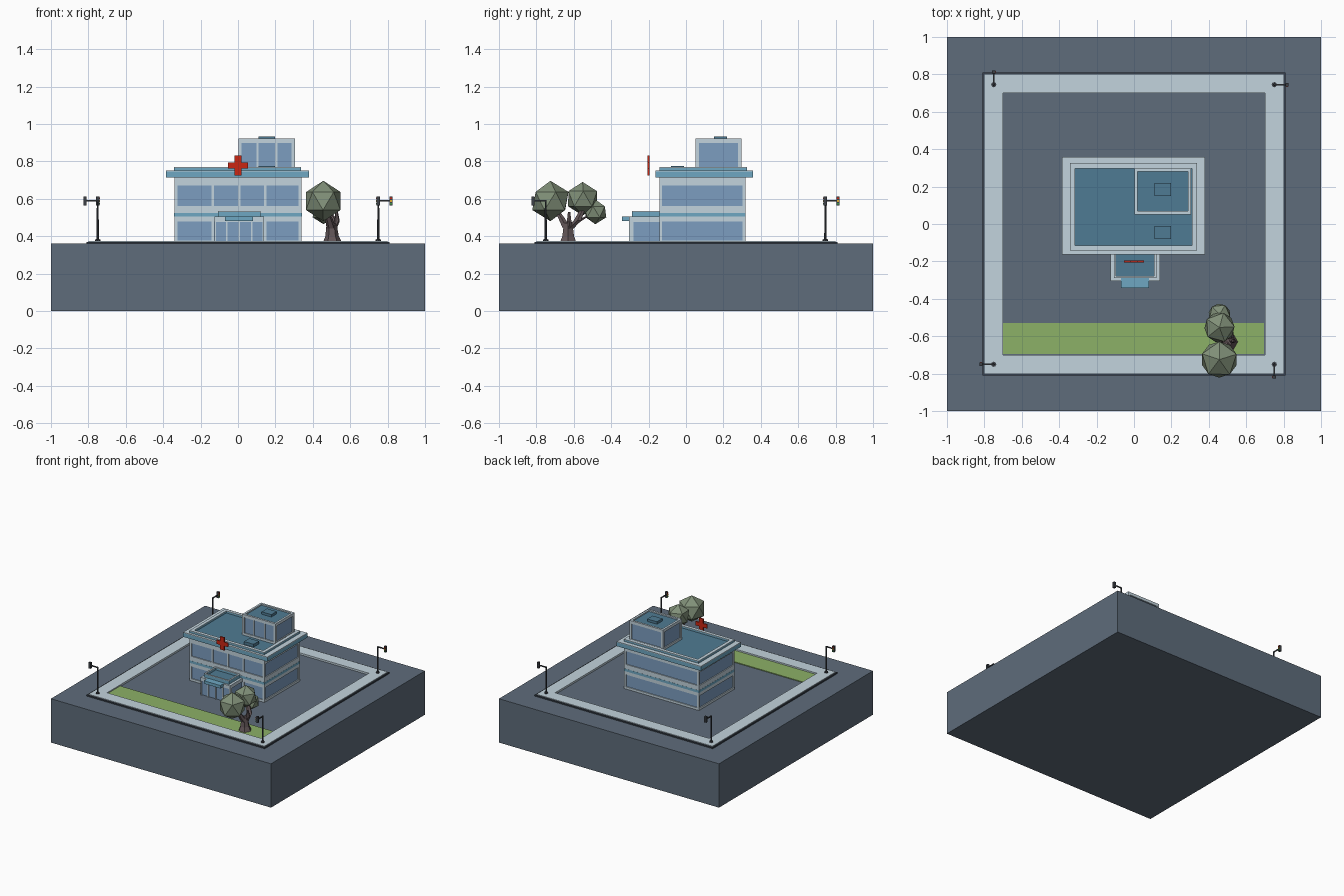
import bpy, bmesh, math
from mathutils import Vector, Matrix

if "Cube" in bpy.data.objects:
    bpy.data.objects.remove(bpy.data.objects["Cube"])

mats = {}
def material(name, rgb):
    m = bpy.data.materials.new(name)
    m.diffuse_color = [(c / 255) ** 2.2 for c in rgb] + [1]
    m.use_nodes = True
    m.node_tree.nodes["Principled BSDF"].inputs["Base Color"].default_value = m.diffuse_color
    mats[name] = m

for n, c in dict(slate=(95, 108, 122), pale=(193, 210, 220), dark=(60, 68, 78), blue=(110, 166, 193),
                 glass=(123, 156, 191), roof=(80, 122, 146), grass=(139, 175, 103), red=(200, 42, 25),
                 bark=(98, 86, 88), leaf=(128, 143, 120), metal=(62, 66, 72),
                 amber=(220, 170, 50), green=(60, 150, 70)).items():
    material(n, c)

def finish(name, bm, mat):
    bmesh.ops.recalc_face_normals(bm, faces=bm.faces)
    me = bpy.data.meshes.new(name)
    bm.to_mesh(me)
    bm.free()
    me.materials.append(mats[mat])
    ob = bpy.data.objects.new(name, me)
    bpy.context.collection.objects.link(ob)
    return ob

def box(name, mat, x0, x1, y0, y1, z0, z1, turn=None):
    """Axis-aligned box given by its limits, optionally transformed."""
    bm = bmesh.new()
    bmesh.ops.create_cube(bm, size=1, matrix=Matrix.LocRotScale(
        ((x0 + x1) / 2, (y0 + y1) / 2, (z0 + z1) / 2), None, (x1 - x0, y1 - y0, z1 - z0)))
    if turn:
        bm.transform(turn)
    return finish(name, bm, mat)

def frame(name, mat, x0, x1, y0, y1, z0, z1, w):
    """Rectangular ring with wall width w."""
    bm = bmesh.new()
    rings = []
    for i, z in ((0, z0), (0, z1), (w, z1), (w, z0)):
        rings.append([bm.verts.new(p) for p in ((x0 + i, y0 + i, z), (x1 - i, y0 + i, z),
                                                (x1 - i, y1 - i, z), (x0 + i, y1 - i, z))])
    for a in range(4):
        for k in range(4):
            r, s = rings[a], rings[(a + 1) % 4]
            bm.faces.new((r[k], r[(k + 1) % 4], s[(k + 1) % 4], s[k]))
    return finish(name, bm, mat)

def limb(name, mat, pts, sides=6):
    """Tapered tube along points (x, y, z, radius)."""
    bm = bmesh.new()
    rings = []
    for x, y, z, r in pts:
        rings.append([bm.verts.new((x + r * math.cos(k * math.tau / sides),
                                    y + r * math.sin(k * math.tau / sides), z)) for k in range(sides)])
    for a, b in zip(rings, rings[1:]):
        for k in range(sides):
            bm.faces.new((a[k], a[(k + 1) % sides], b[(k + 1) % sides], b[k]))
    bm.faces.new(rings[0])
    bm.faces.new(rings[-1])
    return finish(name, bm, mat)

def posts(name, x0, x1, y0, y1, z0, z1, w):
    """Four corner posts."""
    for i, x in enumerate((x0, x1 - w)):
        for j, y in enumerate((y0, y1 - w)):
            box(f"{name}_{i}{j}", "pale", x, x + w, y, y + w, z0, z1)

# ground block, pavement ring and lawn
box("ground_block", "slate", -1, 1, -1, 1, 0, 0.36)
frame("curb", "dark", -0.81, 0.81, -0.81, 0.81, 0.36, 0.37, 0.02)
frame("pavement", "pale", -0.8, 0.8, -0.8, 0.8, 0.36, 0.375, 0.1)
box("lawn", "grass", -0.7, 0.695, -0.695, -0.53, 0.355, 0.366)

# main building: glass core wrapped by floor bands and posts
X0, X1, Y0, Y1 = -0.34, 0.34, -0.143, 0.317
d = 0.008
box("main_glass", "glass", X0 + d, X1 - d, Y0 + d, Y1 - d, 0.36, 0.715)
for i, (a, b) in enumerate(((0.36, 0.378), (0.478, 0.505), (0.525, 0.562), (0.67, 0.715))):
    box(f"wall_band_{i}", "pale", X0, X1, Y0, Y1, a, b)
box("blue_band", "blue", X0 - 0.001, X1 + 0.001, Y0 - 0.001, Y1 + 0.001, 0.505, 0.525)
posts("main_post", X0, X1, Y0, Y1, 0.36, 0.715, 0.016)
for i, x in enumerate((-0.135, 0.007, 0.146)):
    box(f"upper_mullion_{i}", "pale", x - 0.007, x + 0.007, Y0, Y0 + 0.02, 0.55, 0.68)
    if i != 1:
        box(f"lower_mullion_{i}", "pale", x - 0.007, x + 0.007, Y0, Y0 + 0.02, 0.36, 0.49)

# main roof: blue cornice with pale capping, parapet and sunken deck
box("cornice", "blue", -0.385, 0.38, -0.162, 0.358, 0.713, 0.745)
frame("cornice_cap", "pale", -0.385, 0.38, -0.162, 0.358, 0.745, 0.751, 0.06)
frame("parapet", "blue", -0.342, 0.338, -0.142, 0.325, 0.75, 0.764, 0.027)
frame("parapet_cap", "pale", -0.342, 0.338, -0.142, 0.325, 0.764, 0.769, 0.027)
box("roof_deck", "roof", -0.32, 0.315, -0.125, 0.305, 0.74, 0.752)
box("roof_hatch", "roof", 0.11, 0.198, -0.08, -0.01, 0.75, 0.776)

# rooftop room
px0, px1, py0, py1 = 0.002, 0.305, 0.052, 0.297
box("penthouse_glass", "glass", px0 + d, px1 - d, py0 + d, py1 - d, 0.75, 0.9)
box("penthouse_sill", "pale", px0, px1, py0, py1, 0.75, 0.77)
box("penthouse_lintel", "pale", px0, px1, py0, py1, 0.898, 0.91)
frame("penthouse_parapet", "pale", px0, px1, py0, py1, 0.91, 0.922, 0.017)
box("penthouse_deck", "roof", px0 + 0.015, px1 - 0.015, py0 + 0.015, py1 - 0.015, 0.9, 0.912)
box("penthouse_hatch", "roof", 0.11, 0.198, 0.15, 0.22, 0.91, 0.932)
posts("penthouse_post", px0, px1, py0, py1, 0.75, 0.91, 0.018)
for i, x in enumerate((0.104, 0.204)):
    box(f"penthouse_mullion_{i}", "pale", x - 0.006, x + 0.006, py0, py0 + 0.02, 0.76, 0.9)

# entrance hall with roof tray and canopy
box("entrance_glass", "glass", -0.118, 0.132, -0.297, -0.14, 0.36, 0.49)
box("entrance_lintel", "pale", -0.126, 0.14, -0.305, -0.14, 0.477, 0.499)
frame("entrance_cap", "pale", -0.126, 0.14, -0.305, -0.135, 0.499, 0.505, 0.04)
frame("entrance_parapet", "blue", -0.108, 0.12, -0.29, -0.14, 0.5, 0.53, 0.013)
frame("entrance_parapet_cap", "pale", -0.108, 0.12, -0.29, -0.14, 0.53, 0.535, 0.013)
box("entrance_deck", "roof", -0.1, 0.112, -0.282, -0.14, 0.495, 0.515)
box("canopy", "blue", -0.07, 0.08, -0.343, -0.29, 0.482, 0.506)
for i, x in enumerate((-0.122, -0.06, 0.007, 0.074, 0.136)):
    box(f"entrance_post_{i}", "pale", x - 0.004, x + 0.004, -0.305, -0.28, 0.36, 0.48)

# red cross sign
box("cross_upright", "red", -0.018, 0.018, -0.205, -0.196, 0.724, 0.83)
for s, a, b in (("left", -0.053, -0.018), ("right", 0.018, 0.053)):
    box(f"cross_arm_{s}", "red", a, b, -0.205, -0.196, 0.761, 0.793)

# low-poly tree
limb("tree_trunk", "bark", [(0.505, -0.63, 0.362, 0.052), (0.503, -0.63, 0.4, 0.036), (0.5, -0.63, 0.47, 0.026)])
limb("branch_front", "bark", [(0.5, -0.635, 0.44, 0.026), (0.485, -0.665, 0.495, 0.02), (0.46, -0.7, 0.55, 0.014)])
limb("branch_back", "bark", [(0.505, -0.625, 0.44, 0.028), (0.51, -0.58, 0.485, 0.022), (0.46, -0.545, 0.56, 0.014)])
limb("branch_small", "bark", [(0.51, -0.59, 0.47, 0.018), (0.49, -0.55, 0.495, 0.014), (0.46, -0.5, 0.52, 0.01)])
limb("branch_stub", "bark", [(0.51, -0.62, 0.44, 0.018), (0.53, -0.625, 0.48, 0.014), (0.527, -0.625, 0.53, 0.007)])
for i, (x, y, z, r) in enumerate(((0.456, -0.725, 0.588, 0.108), (0.457, -0.553, 0.6, 0.09),
                                  (0.457, -0.485, 0.53, 0.066))):
    bm = bmesh.new()
    bmesh.ops.create_icosphere(bm, subdivisions=1, radius=r,
                               matrix=Matrix.Translation((x, y, z)) @ Matrix.Rotation(0.3 + i, 4, 'Z'))
    finish(f"foliage_{i}", bm, "leaf")

# signal lamps at the four corners, each turned a quarter further
for i, (x, y, q) in enumerate(((0.75, 0.745, 0), (-0.75, 0.745, 1), (-0.75, -0.75, 2), (0.75, -0.75, 3))):
    limb(f"signal_pole_{i}", "metal", [(x, y, 0.37, 0.014), (x, y, 0.383, 0.014), (x, y, 0.384, 0.006),
                                       (x, y, 0.592, 0.005)], 8)
    T = Matrix.Translation((x, y, 0)) @ Matrix.Rotation(q * math.pi / 2, 4, 'Z')
    box(f"signal_arm_{i}", "metal", -0.004, 0.066, -0.004, 0.004, 0.584, 0.592, T)
    box(f"signal_head_{i}", "metal", 0.06, 0.077, -0.009, 0.009, 0.564, 0.613, T)
    for c, z in (("red", 0.603), ("amber", 0.588), ("green", 0.573)):
        box(f"signal_{c}_{i}", c, 0.063, 0.074, -0.012, -0.008, z - 0.005, z + 0.005, T)
